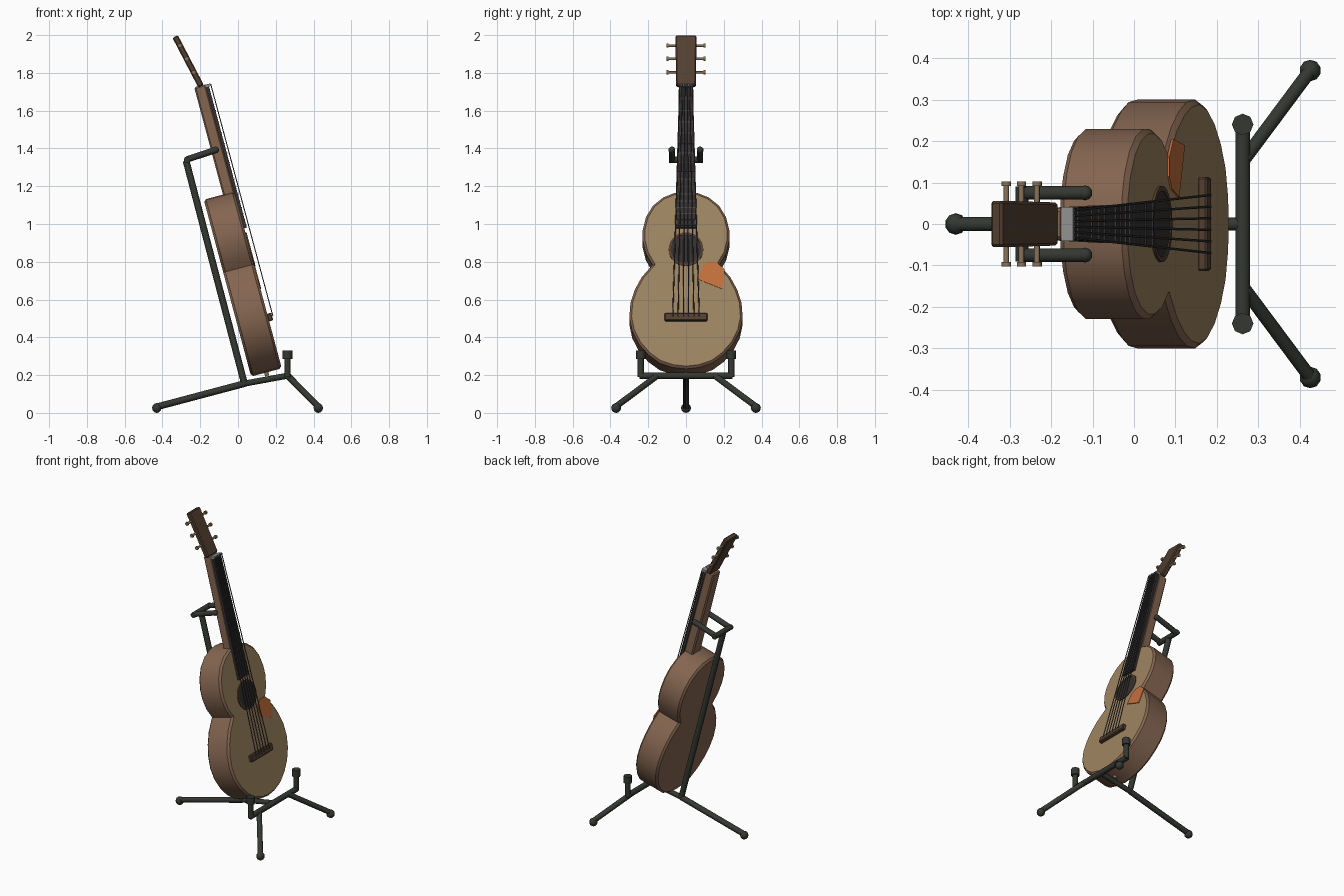
import bpy, bmesh
from math import radians
from mathutils import Matrix, Vector

cube = bpy.data.objects.get("Cube")
if cube:
    bpy.data.objects.remove(cube)


def material(name, rgb):
    m = bpy.data.materials.new(name)
    m.use_nodes = True
    m.diffuse_color = (*rgb, 1)
    m.node_tree.nodes["Principled BSDF"].inputs["Base Color"].default_value = (*rgb, 1)
    return m


TAN = material("pale top wood", (.34, .23, .12))
BROWN = material("brown side wood", (.23, .13, .08))
DARK = material("dark wood", (.085, .05, .03))
BLACK = material("black board", (.035, .03, .028))
STEEL = material("string steel", (.07, .07, .075))
BONE = material("grey nut", (.28, .28, .28))
BRASS = material("peg brass", (.25, .17, .10))
STAND = material("stand metal", (.035, .039, .031))
ORANGE = material("orange guard", (.55, .16, .045))

# Guitar frame: x out of the soundboard, y sideways, z along the neck
LEAN = Matrix.Rotation(radians(-15), 4, 'Y')
WORLD = Matrix.Identity(4)
FRONT, BACK = .285, .117


def finish(bm, name, mats, frame=WORLD, smooth=35):
    bmesh.ops.recalc_face_normals(bm, faces=bm.faces[:])
    bm.transform(frame)
    me = bpy.data.meshes.new(name)
    bm.to_mesh(me)
    bm.free()
    for m in mats:
        me.materials.append(m)
    ob = bpy.data.objects.new(name, me)
    bpy.context.collection.objects.link(ob)
    if smooth:
        bpy.ops.object.select_all(action='DESELECT')
        ob.select_set(True)
        bpy.context.view_layer.objects.active = ob
        bpy.ops.object.shade_smooth_by_angle(angle=radians(smooth))
    return ob


def rod(name, p, q, r, mat, frame=WORLD, sides=10):
    p, q = Vector(p), Vector(q)
    d = q - p
    bm = bmesh.new()
    turn = d.to_track_quat('Z', 'Y').to_matrix().to_4x4()
    bmesh.ops.create_cone(bm, cap_ends=True, segments=sides, radius1=r, radius2=r,
                          depth=d.length, matrix=Matrix.Translation((p + q) / 2) @ turn)
    return finish(bm, name, [mat], frame, 50)


def ball(name, p, r, mat, frame=WORLD):
    bm = bmesh.new()
    bmesh.ops.create_uvsphere(bm, u_segments=10, v_segments=8, radius=r,
                              matrix=Matrix.Translation(p))
    return finish(bm, name, [mat], frame, 60)


def slab(pts, x0, x1):
    """Prism with a (y, z) outline, from x0 to x1."""
    bm = bmesh.new()
    face = bm.faces.new([bm.verts.new((x0, y, z)) for y, z in pts])
    ext = bmesh.ops.extrude_face_region(bm, geom=[face])
    bmesh.ops.translate(bm, vec=(x1 - x0, 0, 0),
                        verts=[v for v in ext["geom"] if isinstance(v, bmesh.types.BMVert)])
    return bm


def board(name, w0, w1, z0, z1, x0, x1, mat, frame=LEAN, bevel=0):
    """Board of half width w0 at z0 and w1 at z1."""
    bm = slab([(-w0, z0), (w0, z0), (w1, z1), (-w1, z1)], x0, x1)
    if bevel:
        bmesh.ops.bevel(bm, geom=bm.edges[:], offset=bevel, segments=1, affect='EDGES')
    return finish(bm, name, [mat], frame, 0)


# Body: half outline mirrored, rims bevelled, soundboard coloured by direction
half = [(0, .168), (.07, .176), (.14, .2), (.2, .245), (.25, .305), (.285, .375), (.3, .45),
        (.294, .53), (.272, .6), (.235, .67), (.177, .738), (.212, .8), (.229, .87),
        (.229, .93), (.212, 1.0), (.175, 1.062), (.12, 1.108), (.06, 1.132), (0, 1.137)]
outline = half + [(-y, z) for y, z in half[-2:0:-1]]
bm = slab(outline, BACK, FRONT)
rims = [e for e in bm.edges if abs(e.verts[0].co.x - e.verts[1].co.x) < .001]
bmesh.ops.bevel(bm, geom=rims, offset=.012, segments=1, affect='EDGES')
bmesh.ops.recalc_face_normals(bm, faces=bm.faces[:])
for f in bm.faces:
    f.material_index = int(f.normal.x > .9)
finish(bm, "body", [BROWN, TAN], LEAN, 30)

# Sound hole, its ring, and the guard plate
HOLE = .82
rod("sound_hole", (FRONT - .003, 0, HOLE), (FRONT + .003, 0, HOLE), .08, BLACK, LEAN, 28)
bm = bmesh.new()
rings = []
for r, x in ((.08, 0), (.08, .006), (.092, .006), (.092, 0)):
    ring = bmesh.ops.create_circle(bm, segments=28, radius=r)["verts"]
    bmesh.ops.transform(bm, verts=ring, matrix=Matrix.Translation((FRONT + x, 0, HOLE))
                        @ Matrix.Rotation(radians(90), 4, 'Y'))
    rings.append(ring)
for a, b in zip(rings, rings[1:] + rings[:1]):
    for i in range(28):
        j = (i + 1) % 28
        bm.faces.new((a[i], a[j], b[j], b[i]))
finish(bm, "sound_hole_ring", [DARK], LEAN)
guard = [(.065, .655), (.085, .725), (.115, .75), (.16, .75), (.205, .71), (.19, .603)]
finish(slab(guard, FRONT - .002, FRONT + .004), "guard_plate", [ORANGE], LEAN, 0)

# Neck, fretboard, frets, nut, bridge, strap pin
NUT, SADDLE = 1.715, .447
board("neck", .048, .038, 1.0, 1.725, .222, FRONT, BROWN, bevel=.008)
board("fretboard", .052, .038, .935, NUT, FRONT - .002, .299, BLACK)
for i in range(16):
    z = SADDLE + (NUT - SADDLE) * .5 ** ((i + 1) / 12)
    w = .052 - .014 * (z - .935) / (NUT - .935)
    board("fret", w, w, z - .002, z + .002, .298, .302, STEEL)
board("nut", .041, .041, NUT - .006, NUT + .008, FRONT - .005, .31, BONE)
board("bridge", .113, .113, .425, .467, FRONT - .003, .307, DARK, bevel=.005)
rod("strap_pin", (.2, 0, .175), (.2, 0, .15), .012, BRASS, LEAN)

# Strings
for i in range(6):
    k = (i - 2.5) / 2.5
    rod("string", (.311, .07 * k, SADDLE), (.311, .033 * k, NUT + .005), .003, STEEL, LEAN, 6)

# Headstock with tuning pegs, tipped further back than the neck
HEAD = Matrix.Translation((-.196, 0, 1.73)) @ Matrix.Rotation(radians(-27.5), 4, 'Y')
board("headstock", .052, .056, 0, .296, -.016, .016, DARK, HEAD, .006)
for z in (.082, .163, .242):
    for side in (-1, 1):
        rod("peg_shaft", (0, side * .045, z), (0, side * .095, z), .007, BRASS, HEAD, 8)
        rod("peg_knob", (0, side * .092, z), (0, side * .103, z), .012, BRASS, HEAD, 8)

# Stand: spine, rear leg, front crossbar
JOINT, TOP, CROSS = (.034, 0, .155), (-.275, 0, 1.335), (.262, 0, .197)
rod("stand_spine", JOINT, TOP, .018, STAND)
rod("rear_leg", JOINT, (-.43, 0, .032), .018, STAND)
rod("stand_link", JOINT, CROSS, .016, STAND)
ball("rear_foot", (-.43, 0, .026), .026, STAND)
rod("front_crossbar", (.262, -.245, .197), (.262, .245, .197), .018, STAND)
rod("yoke_bar", (-.27, -.09, 1.34), (-.27, .09, 1.34), .017, STAND)

# Paired stand parts
for s in (-1, 1):
    rod("front_leg", (.265, s * .155, .195), (.425, s * .37, .034), .017, STAND)
    ball("front_foot", (.425, s * .37, .026), .026, STAND)
    rod("rest_post", (.262, s * .24, .19), (.262, s * .24, .3), .017, STAND)
    rod("rest_cap", (.262, s * .24, .285), (.262, s * .24, .33), .026, STAND, sides=8)
    rod("yoke_arm", (-.27, s * .075, 1.342), (-.118, s * .075, 1.392), .017, STAND)
    ball("yoke_tip", (-.118, s * .075, 1.392), .018, STAND)
